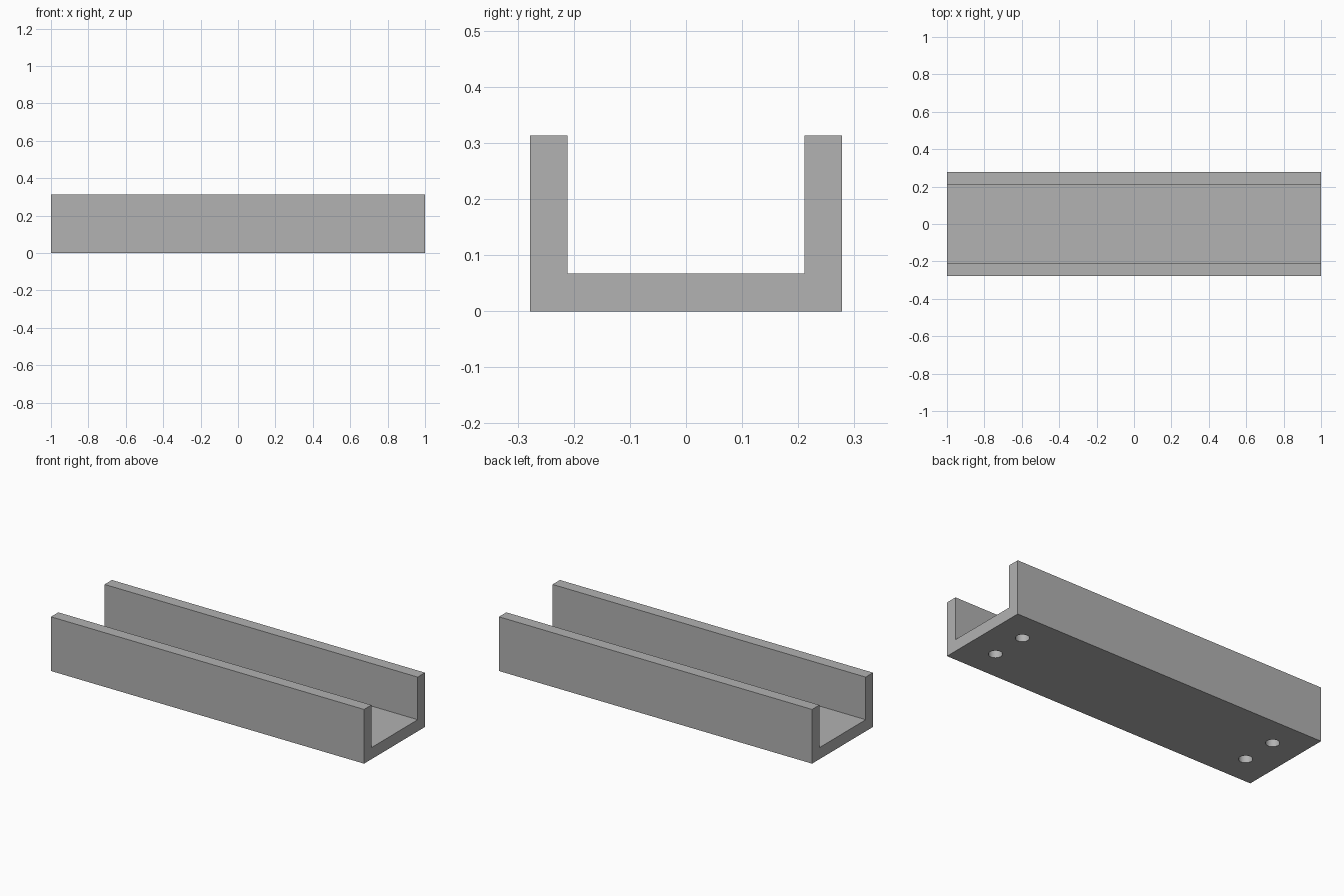
import bpy, bmesh

cube = bpy.data.objects.get("Cube")
if cube:
    bpy.data.objects.remove(cube, do_unlink=True)

LENGTH, HALF_W, HEIGHT, WALL = 2.0, 0.278, 0.313, 0.067
HOLE_X, HOLE_Y, HOLE_R, HOLE_DEPTH = 0.825, 0.106, 0.036, 0.055

grey = bpy.data.materials.new("plain grey")
grey.use_nodes = True
colour = (0.445, 0.445, 0.445, 1)
grey.diffuse_color = colour
grey.node_tree.nodes["Principled BSDF"].inputs["Base Color"].default_value = colour


def finish(name, bm):
    bmesh.ops.recalc_face_normals(bm, faces=bm.faces)
    mesh = bpy.data.meshes.new(name)
    bm.to_mesh(mesh)
    bm.free()
    mesh.materials.append(grey)
    obj = bpy.data.objects.new(name, mesh)
    bpy.context.collection.objects.link(obj)
    return obj


# U-shaped channel: half profile, mirrored, then swept along the length
inner = HALF_W - WALL
half = [(HALF_W, 0), (HALF_W, HEIGHT), (inner, HEIGHT), (inner, WALL)]
profile = half + [(-y, z) for y, z in reversed(half)]
bm = bmesh.new()
face = bm.faces.new([bm.verts.new((-LENGTH / 2, y, z)) for y, z in profile])
swept = bmesh.ops.extrude_face_region(bm, geom=[face], use_keep_orig=True)
moved = [v for v in swept["geom"] if isinstance(v, bmesh.types.BMVert)]
bmesh.ops.translate(bm, verts=moved, vec=(LENGTH, 0, 0))
channel = finish("channel", bm)

# Four blind screw holes in the underside
bm = bmesh.new()
for sx in (-1, 1):
    for sy in (-1, 1):
        pin = bmesh.ops.create_cone(bm, cap_ends=True, segments=32, radius1=HOLE_R,
                                    radius2=HOLE_R, depth=2 * HOLE_DEPTH)
        bmesh.ops.translate(bm, verts=pin["verts"], vec=(sx * HOLE_X, sy * HOLE_Y, 0))
cutter = finish("screw_hole_cutter", bm)
cutter.hide_render = True

cut = channel.modifiers.new("screw holes", "BOOLEAN")
cut.operation = "DIFFERENCE"
cut.solver = "EXACT"
cut.object = cutter
bpy.ops.object.select_all(action="DESELECT")
channel.select_set(True)
bpy.context.view_layer.objects.active = channel
bpy.ops.object.modifier_apply(modifier=cut.name)
bpy.data.objects.remove(cutter, do_unlink=True)

# Smooth the hole walls, keep the channel edges crisp
bpy.ops.object.shade_smooth_by_angle(angle=0.52)
